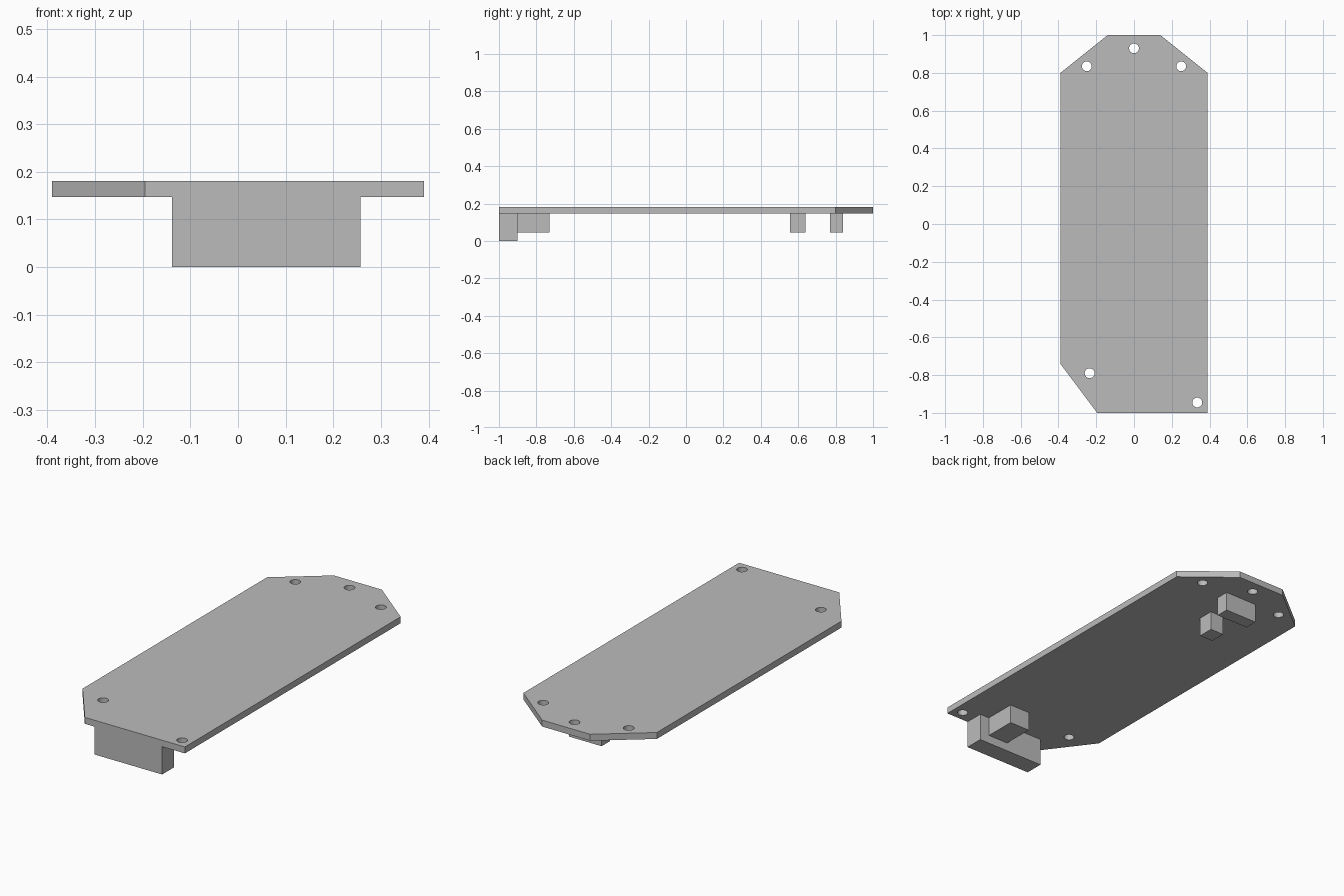
import bpy
import bmesh
from mathutils import Matrix, Vector

if "Cube" in bpy.data.objects:
    bpy.data.objects.remove(bpy.data.objects["Cube"], do_unlink=True)

PLATE_BOTTOM, PLATE_TOP = 0.147, 0.181

grey = bpy.data.materials.new("plain grey")
grey.use_nodes = True
colour = (0.5, 0.5, 0.5, 1)
grey.diffuse_color = colour
grey.node_tree.nodes["Principled BSDF"].inputs["Base Color"].default_value = colour


def add_object(name, bm):
    mesh = bpy.data.meshes.new(name)
    bmesh.ops.recalc_face_normals(bm, faces=bm.faces)
    bm.to_mesh(mesh)
    bm.free()
    mesh.materials.append(grey)
    obj = bpy.data.objects.new(name, mesh)
    bpy.context.scene.collection.objects.link(obj)
    return obj


def add_block(name, x, y, bottom):
    """Box hanging from the underside of the plate."""
    low = Vector((x[0], y[0], bottom))
    high = Vector((x[1], y[1], PLATE_BOTTOM))
    bm = bmesh.new()
    matrix = Matrix.Translation((low + high) / 2) @ Matrix.Diagonal((*(high - low), 1))
    bmesh.ops.create_cube(bm, size=1, matrix=matrix)
    return add_object(name, bm)


# Plate with cut corners
outline = [(-0.195, -1), (0.39, -1), (0.39, 0.8), (0.14, 1),
           (-0.14, 1), (-0.39, 0.8), (-0.39, -0.74)]
bm = bmesh.new()
face = bm.faces.new([bm.verts.new((x, y, PLATE_BOTTOM)) for x, y in outline])
extruded = bmesh.ops.extrude_face_region(bm, geom=[face], use_keep_orig=True)
top_verts = [v for v in extruded["geom"] if isinstance(v, bmesh.types.BMVert)]
bmesh.ops.translate(bm, verts=top_verts, vec=(0, 0, PLATE_TOP - PLATE_BOTTOM))
plate = add_object("plate", bm)

# Screw holes, drilled right through
holes = [(-0.25, 0.835), (0, 0.93), (0.25, 0.835), (-0.235, -0.79), (0.335, -0.945)]
bm = bmesh.new()
for x, y in holes:
    bmesh.ops.create_cone(bm, cap_ends=True, segments=32, radius1=0.026, radius2=0.026,
                          depth=0.1, matrix=Matrix.Translation((x, y, PLATE_TOP)))
cutter = add_object("hole_cutter", bm)
cutter.hide_render = True
drill = plate.modifiers.new("screw holes", "BOOLEAN")
drill.operation = "DIFFERENCE"
drill.solver = "EXACT"
drill.object = cutter
bpy.context.view_layer.objects.active = plate
plate.select_set(True)
bpy.ops.object.modifier_apply(modifier=drill.name)
bpy.data.objects.remove(cutter, do_unlink=True)
bpy.ops.object.shade_smooth_by_angle()

# Blocks under the plate
add_block("front_block", (-0.139, 0.257), (-1, -0.9), 0)
add_block("front_inner_block", (0.08, 0.2), (-0.9, -0.73), 0.045)
add_block("back_small_block", (-0.05, 0.03), (0.555, 0.64), 0.045)
add_block("back_wide_block", (-0.095, 0.095), (0.77, 0.84), 0.045)
